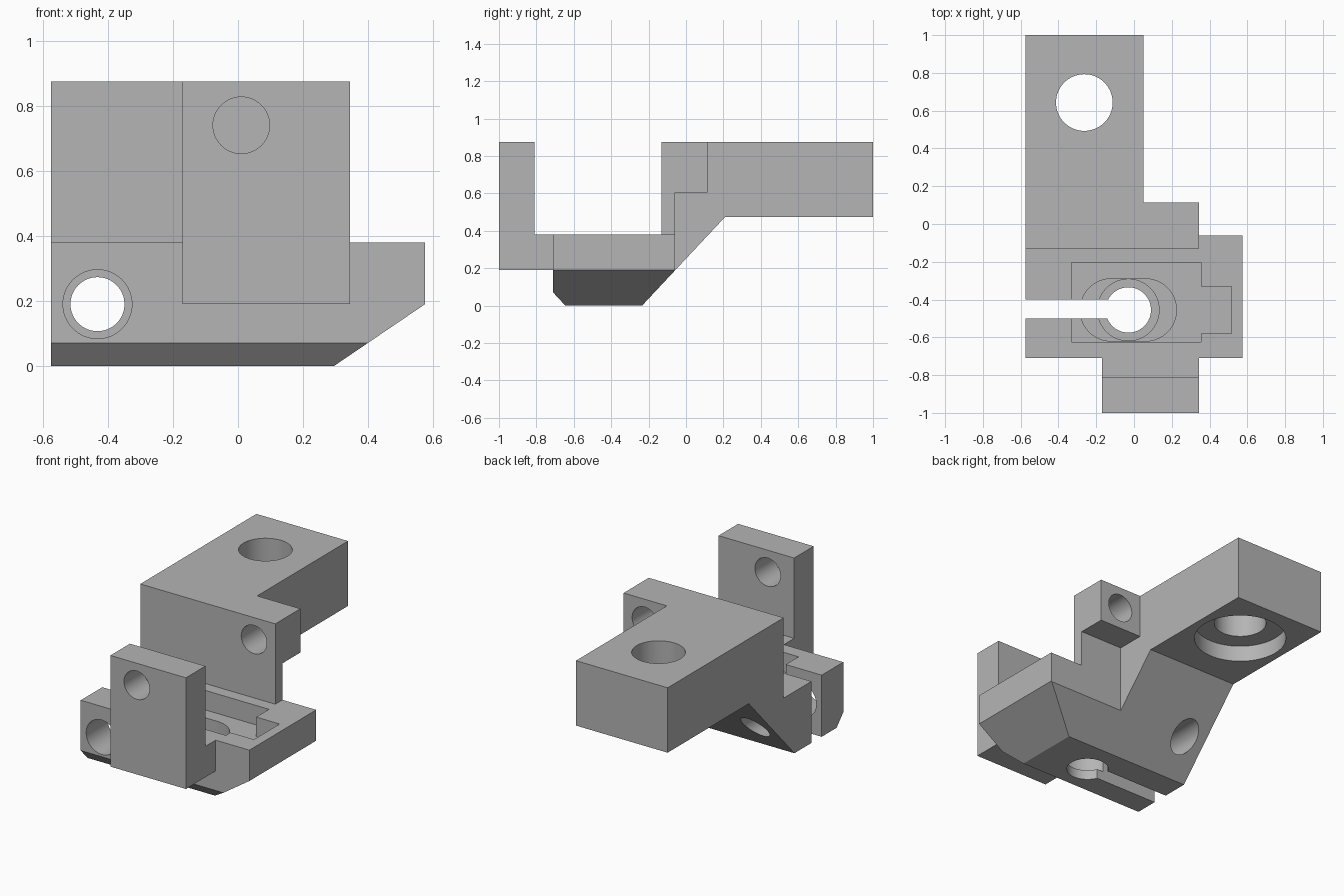
import bpy, bmesh
from mathutils import Vector, Matrix

cube = bpy.data.objects.get("Cube")
if cube:
    bpy.data.objects.remove(cube, do_unlink=True)

grey = bpy.data.materials.new("plain grey")
grey.use_nodes = True
grey.diffuse_color = (0.46, 0.46, 0.46, 1)
grey.node_tree.nodes["Principled BSDF"].inputs["Base Color"].default_value = grey.diffuse_color


def make_object(name, bm):
    bmesh.ops.recalc_face_normals(bm, faces=bm.faces)
    mesh = bpy.data.meshes.new(name)
    bm.to_mesh(mesh)
    bm.free()
    mesh.materials.append(grey)
    obj = bpy.data.objects.new(name, mesh)
    bpy.context.collection.objects.link(obj)
    return obj


def prism(name, profile, axis, low, high):
    """Extrude a profile along x (points are y, z) or y (points are x, z)."""
    bm = bmesh.new()
    place = (lambda a, b: (low, a, b)) if axis == "X" else (lambda a, b: (a, low, b))
    face = bm.faces.new([bm.verts.new(place(a, b)) for a, b in profile])
    moved = bmesh.ops.extrude_face_region(bm, geom=[face])["geom"]
    step = Vector((high - low, 0, 0)) if axis == "X" else Vector((0, high - low, 0))
    bmesh.ops.translate(bm, vec=step, verts=[v for v in moved if isinstance(v, bmesh.types.BMVert)])
    return make_object(name, bm)


def box(name, x, y, z):
    return prism(name, [(x[0], z[0]), (x[1], z[0]), (x[1], z[1]), (x[0], z[1])], "Y", *y)


def cylinder(name, axis, a, b, radius, low, high):
    """Axis Z: centre (a, b) is x, y. Axis Y: centre (a, b) is x, z."""
    bm = bmesh.new()
    bmesh.ops.create_cone(bm, cap_ends=True, segments=64, radius1=radius, radius2=radius, depth=high - low)
    mid = (low + high) / 2
    if axis == "Y":
        bmesh.ops.rotate(bm, matrix=Matrix.Rotation(1.5707963, 3, "X"), verts=bm.verts)
    bmesh.ops.translate(bm, vec=(a, b, mid) if axis == "Z" else (a, mid, b), verts=bm.verts)
    return make_object(name, bm)


def combine(target, other, operation):
    mod = target.modifiers.new(operation, "BOOLEAN")
    mod.operation, mod.object, mod.solver = operation, other, "EXACT"
    bpy.context.view_layer.update()
    result = bpy.data.meshes.new_from_object(target.evaluated_get(bpy.context.evaluated_depsgraph_get()))
    target.modifiers.clear()
    target.data = result
    bpy.data.objects.remove(other, do_unlink=True)


# Clamp base with chamfered front, back and left undersides
bracket = prism("bracket", [(-0.645, 0), (-0.235, 0), (-0.06, 0.187), (-0.06, 0.38),
                            (-0.71, 0.38), (-0.71, 0.07)], "X", -0.575, 0.575)
combine(bracket, prism("side_chamfer", [(0.295, 0), (0.575, 0.19), (0.7, 0.19), (0.7, -0.1), (0.295, -0.1)],
                       "Y", -0.9, 0.2), "DIFFERENCE")

# Rear arm, wall with ear, front tower and its foot
additions = [
    prism("arm", [(-0.13, 0.187), (-0.06, 0.187), (0.21, 0.475), (1, 0.475), (1, 0.875), (-0.13, 0.875)],
          "X", -0.575, 0.05),
    prism("wall", [(-0.13, 0.3), (-0.06, 0.3), (-0.06, 0.605), (0.115, 0.605), (0.115, 0.875), (-0.13, 0.875)],
          "X", 0, 0.345),
    prism("tower", [(-1, 0.19), (-0.65, 0.19), (-0.65, 0.38), (-0.81, 0.38), (-0.81, 0.875), (-1, 0.875)],
          "X", -0.17, 0.345),
]
for part in additions:
    combine(bracket, part, "UNION")

# Recesses in the base top, clamp slot and bores
sx, sy = -0.03, -0.455
cuts = [
    box("pocket", (-0.33, 0.355), (-0.625, -0.205), (0.26, 0.5)),
    box("pocket_end", (0.3, 0.515), (-0.58, -0.33), (0.26, 0.5)),
    box("oval_middle", (-0.12, 0.06), (sy - 0.165, sy + 0.165), (0.17, 0.5)),
    cylinder("oval_right", "Z", -0.12, sy, 0.165, 0.17, 0.5),
    cylinder("oval_left", "Z", 0.06, sy, 0.165, 0.17, 0.5),
    cylinder("round_seat", "Z", sx, sy, 0.163, 0.06, 0.5),
    cylinder("centre_hole", "Z", sx, sy, 0.12, -0.1, 0.5),
    box("clamp_slot", (-0.7, sx), (-0.5, -0.4), (-0.1, 0.5)),
    cylinder("clamp_hole_front", "Y", -0.432, 0.19, 0.106, -0.9, -0.45),
    cylinder("clamp_hole_back", "Y", -0.432, 0.19, 0.083, -0.46, 0.3),
    cylinder("tower_hole", "Y", 0.01, 0.74, 0.087, -1.1, -0.7),
    cylinder("ear_hole", "Y", 0.2, 0.74, 0.087, -0.3, 0.3),
    cylinder("arm_hole", "Z", -0.263, 0.643, 0.15, 0.3, 1),
    cylinder("arm_counterbore", "Z", -0.263, 0.643, 0.265, 0.3, 0.575),
]
for cutter in cuts:
    combine(bracket, cutter, "DIFFERENCE")

# Smooth bores with sharp edges
bpy.ops.object.select_all(action="DESELECT")
bracket.select_set(True)
bpy.context.view_layer.objects.active = bracket
bpy.ops.object.shade_smooth_by_angle(angle=0.5)
